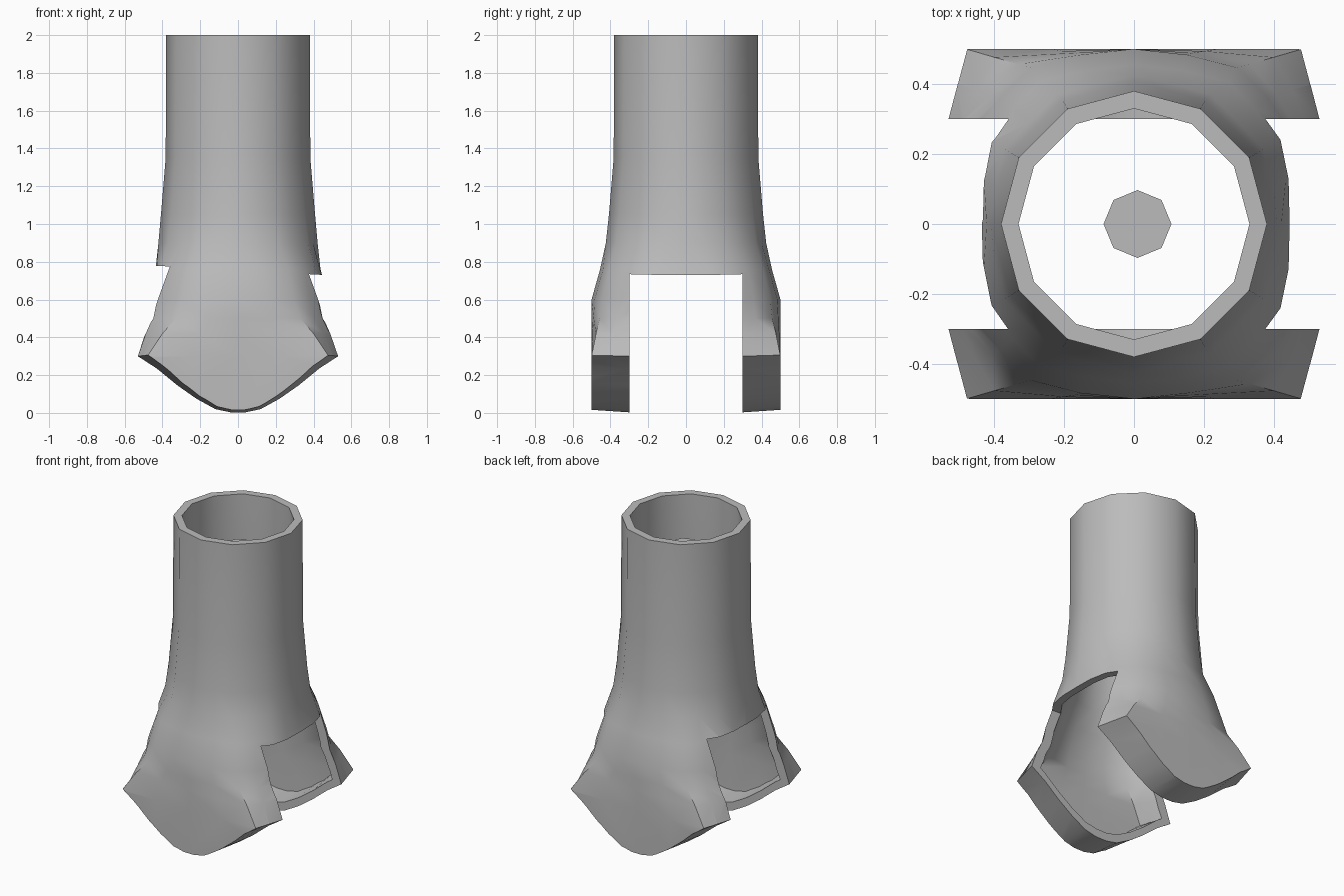
import bpy
import bmesh
from math import cos, sin, pi

if "Cube" in bpy.data.objects:
    bpy.data.objects.remove(bpy.data.objects["Cube"], do_unlink=True)

grey = bpy.data.materials.new("plain_grey")
grey.use_nodes = True
grey.diffuse_color = (0.5, 0.5, 0.5, 1)
grey.node_tree.nodes["Principled BSDF"].inputs["Base Color"].default_value = (0.5, 0.5, 0.5, 1)


def loft(name, rings):
    """Skin a stack of closed rings and cap both ends."""
    bm = bmesh.new()
    loops = [[bm.verts.new(p) for p in ring] for ring in rings]
    n = len(loops[0])
    for a, b in zip(loops, loops[1:]):
        for i in range(n):
            j = (i + 1) % n
            bm.faces.new((a[i], a[j], b[j], b[i]))
    bm.faces.new(loops[0])
    bm.faces.new(loops[-1])
    bmesh.ops.recalc_face_normals(bm, faces=bm.faces)
    mesh = bpy.data.meshes.new(name)
    bm.to_mesh(mesh)
    bm.free()
    mesh.materials.append(grey)
    ob = bpy.data.objects.new(name, mesh)
    bpy.context.collection.objects.link(ob)
    return ob


def boolean(target, cutter, operation):
    """Apply a boolean and discard the cutter."""
    cutter.hide_render = True
    mod = target.modifiers.new("cut", "BOOLEAN")
    mod.object, mod.operation, mod.solver = cutter, operation, "EXACT"
    bpy.context.view_layer.objects.active = target
    bpy.ops.object.modifier_apply(modifier=mod.name)
    bpy.data.objects.remove(cutter, do_unlink=True)


# Quarter outline of the foot section, from the side round to the front
FOOT = [(.40, 0), (.47, .18), (.53, .30), (.505, .40), (.48, .50), (.24, .50), (0, .50)]

# Height, tube radius, blend from tube section to foot section
LEVELS = [(2, .38, 0), (1.35, .383, 0), (1.05, .408, 0), (.9, .422, .03), (.76, .445, .18),
          (.6, .5, .2), (.5, .5, .35), (.42, .5, .65), (.3, .5, 1), (-.2, .5, 1)]


def section(z, radius, t, wall):
    quarter = []
    for i, (fx, fy) in enumerate(FOOT):
        r = radius - wall
        if i % 2:  # midpoints of the flat sides of the tube
            r *= 1 - .034 * max(0, 1 - 4 * t)
        a = i * pi / 12
        fx, fy = max(fx - wall, 0), max(fy - wall, 0)
        quarter.append((r * cos(a) * (1 - t) + fx * t, r * sin(a) * (1 - t) + fy * t))
    half = quarter + [(-x, y) for x, y in quarter[-2::-1]]
    full = half + [(x, -y) for x, y in half[-2:0:-1]]
    return [(x, y, z) for x, y in full]


def keel(lift):
    """Prism with a rounded V underside that trims the feet."""
    side = [(.12, .02), (.22, .075), (.32, .145), (.43, .235), (.53, .30), (.8, .46), (.8, 2.5)]
    outline = [(-x, z) for x, z in side[::-1]] + [(-.04, .003), (.04, .003)] + side
    return loft("keel", [[(x * s, y, z + lift + d) for x, z in outline]
                         for y, s, d in ((-.6, .88, .02), (-.3, 1, 0), (.3, 1, 0), (.6, .88, .02))])


# Outer skin and hollow core
body = loft("forked_tube", [section(*lv, 0) for lv in LEVELS])
boolean(body, keel(0), "INTERSECT")
core = loft("core", [section(2.2, .38, 0, .05)] + [section(*lv, .05) for lv in LEVELS])
boolean(core, keel(.055), "INTERSECT")
boolean(body, core, "DIFFERENCE")

# Slot between the two feet, with a slightly sloping top
slot = loft("slot", [[(x, -.3, z), (x, .3, z), (x, .3, -1), (x, -.3, -1)]
                     for x, z in ((-1, .81), (1, .70))])
boolean(body, slot, "DIFFERENCE")

# Slim pin floating on the axis of the tube
pin = loft("inner_pin", [[(.01 + .097 * cos(i * pi / 4), .097 * sin(i * pi / 4), z) for i in range(8)]
                         for z in (1.0, 1.82)])

for ob in (body, pin):
    bpy.ops.object.select_all(action="DESELECT")
    ob.select_set(True)
    bpy.context.view_layer.objects.active = ob
    bpy.ops.object.shade_smooth_by_angle(angle=.7)
